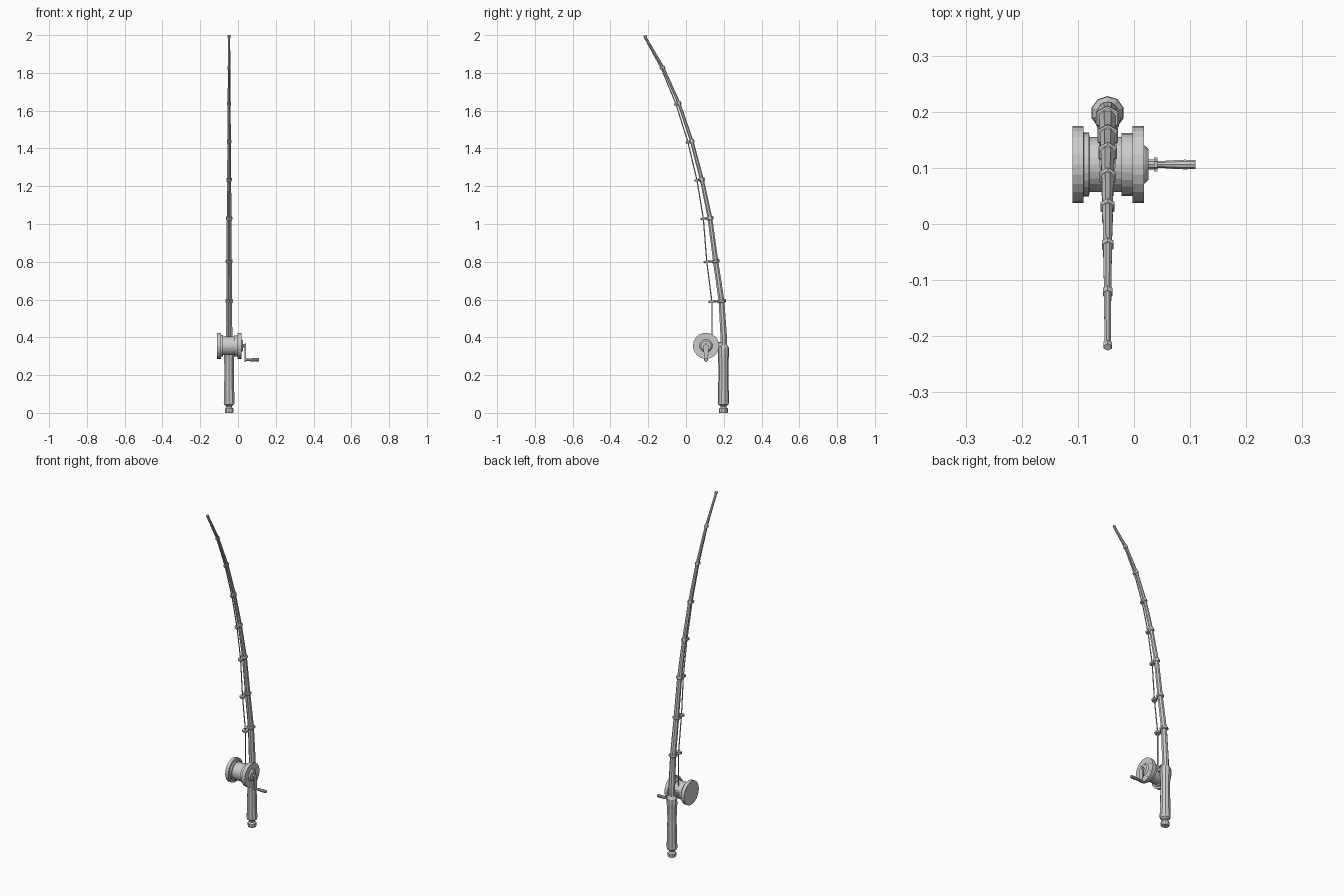
import bpy, bmesh, math
from mathutils import Vector

if "Cube" in bpy.data.objects:
    bpy.data.objects.remove(bpy.data.objects["Cube"])

RX = -0.047  # x of the rod plane


def sweep(name, pts, radii, sides, side=(1, 0, 0), phase=0.0, smooth=True):
    """Closed tube through pts, one radius per point."""
    pts = [Vector(p) for p in pts]
    bm = bmesh.new()
    rings = []
    for i, p in enumerate(pts):
        t = (pts[min(i + 1, len(pts) - 1)] - pts[max(i - 1, 0)]).normalized()
        u = Vector(side)
        v = t.cross(u)
        angs = [phase + math.tau * k / sides for k in range(sides)]
        rings.append([bm.verts.new(p + radii[i] * (math.cos(a) * u + math.sin(a) * v)) for a in angs])
    for a, b in zip(rings, rings[1:]):
        for k in range(sides):
            j = (k + 1) % sides
            bm.faces.new((a[k], a[j], b[j], b[k]))
    bm.faces.new(rings[0][::-1])
    bm.faces.new(rings[-1])
    return finish(name, bm)


def finish(name, bm):
    bmesh.ops.recalc_face_normals(bm, faces=bm.faces)
    me = bpy.data.meshes.new(name)
    bm.to_mesh(me)
    bm.free()
    ob = bpy.data.objects.new(name, me)
    bpy.context.collection.objects.link(ob)
    return ob


def lathe_x(name, profile, sides, y, z):
    return sweep(name, [(x, y, z) for x, r in profile], [r for x, r in profile],
                 sides, side=(0, 0, 1))


def lathe_z(name, profile, sides, y):
    return sweep(name, [(RX, y, z) for z, r in profile], [r for z, r in profile],
                 sides, phase=math.pi / sides)


# handle grip with butt cap
lathe_z("grip", [(0, .022), (.006, .024), (.022, .024), (.03, .016), (.036, .016), (.044, .027),
                 (.055, .03), (.13, .028), (.22, .026), (.29, .028), (.31, .03), (.345, .029),
                 (.36, .02)], 10, .198)

# curved blank: (y, z, rod radius, line y)
stations = [(.188, .592, .0165, .137), (.157, .803, .015, .110), (.127, 1.03, .0135, .092),
            (.084, 1.235, .0115, .058), (.031, 1.437, .010, .010), (-.037, 1.638, .0085, -.053),
            (-.121, 1.828, .007, -.131), (-.216, 1.992, .006, -.221)]
rod = [(RX, .200, .34), (RX, .200, .40)] + [(RX, y, z) for y, z, r, l in stations]
sweep("rod_blank", rod, [.019, .0185] + [s[2] for s in stations], 8, phase=math.pi / 8)

# fishing line from the spool through every guide
line = [(RX, .137, .36)] + [(RX, l, z - .003) for y, z, r, l in stations]
sweep("fishing_line", line, [.0032] * len(line), 5)

# guides: hexagonal wrap on the rod, bridge and ring around the line
for i, (y, z, r, ly) in enumerate(stations):
    p = Vector(rod[i + 2])
    q = Vector(rod[min(i + 3, len(rod) - 1)])
    t = (q - Vector(rod[i + 1])).normalized()
    n = Vector((0, -t.z, t.y))
    h = .009 if i < 7 else .007
    R = r * 1.42
    sweep(f"wrap_{i}", [p - t * h, p - t * h * .6, p + t * h * .6, p + t * h],
          [R * .85, R, R, R * .85], 6, phase=math.pi / 2)
    if i == 7:
        continue
    c = Vector((RX, ly, z - .003))
    g = .018 - .0017 * i
    sweep(f"guide_ring_{i}", [c - t * .006, c + t * .006], [g, g], 6, phase=math.pi / 2)
    sweep(f"guide_bridge_{i}", [p, c], [.006, .005], 6)

# reel spool with stepped flanges and end cap
RY, RZ = .106, .355
lathe_x("reel_spool", [(-.11, .069), (-.090, .069), (-.0895, .057), (-.080, .057), (-.0795, .049),
                       (-.0225, .049), (-.022, .056), (-.003, .056), (-.0025, .069), (.018, .069),
                       (.0182, .055), (.013, .052), (.0132, .036), (.019, .034), (.026, .027)], 24, RY, RZ)

# foot joining reel and grip
sweep("reel_foot", [(RX, .14, RZ), (RX, .165, RZ), (RX, .19, RZ)], [.016, .017, .024], 8)

# crank: axle, arm and knob
lathe_x("crank_axle", [(.02, .009), (.042, .009)], 10, RY, RZ)
bm = bmesh.new()
bmesh.ops.create_cube(bm, size=1)
for v in bm.verts:
    w = .026 if v.co.z > 0 else .022
    v.co = Vector((.0385 + v.co.x * .006, RY + v.co.y * w, .318 + v.co.z * .098))
bmesh.ops.bevel(bm, geom=[e for e in bm.edges if abs(e.verts[0].co.x - e.verts[1].co.x) > .003],
                offset=.008, segments=2, affect='EDGES')
finish("crank_arm", bm)
lathe_x("crank_knob", [(.036, .006), (.052, .0065), (.06, .0075), (.09, .009), (.11, .0085)], 10, RY, .281)
